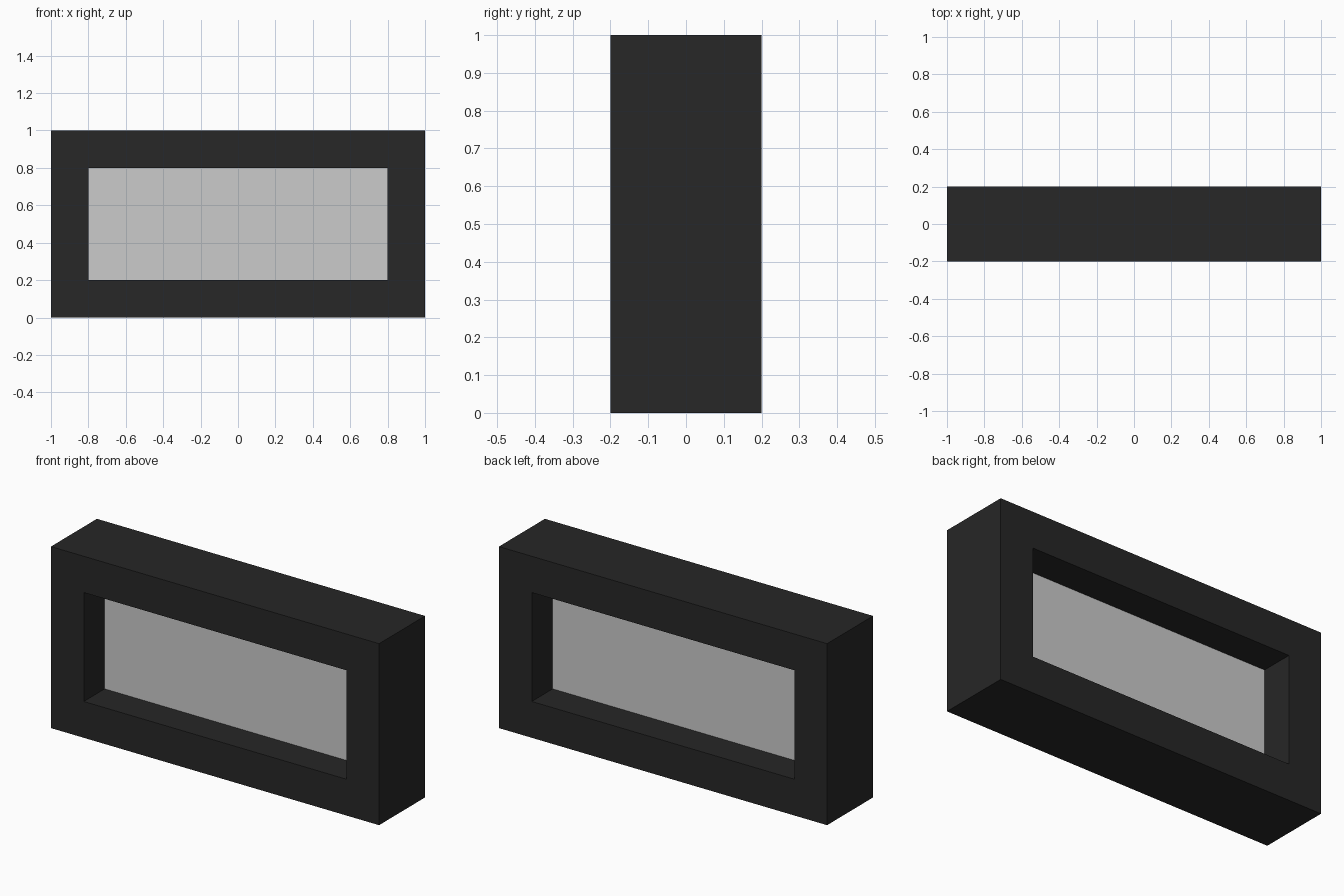
import bpy, bmesh

if "Cube" in bpy.data.objects:
    bpy.data.objects.remove(bpy.data.objects["Cube"])

def material(name, shade):
    m = bpy.data.materials.new(name)
    m.diffuse_color = (shade, shade, shade, 1)
    m.use_nodes = True
    m.node_tree.nodes["Principled BSDF"].inputs["Base Color"].default_value = m.diffuse_color
    return m

def add_object(name, bm, mat=None):
    bmesh.ops.recalc_face_normals(bm, faces=bm.faces)
    mesh = bpy.data.meshes.new(name)
    bm.to_mesh(mesh)
    bm.free()
    if mat:
        mesh.materials.append(mat)
    ob = bpy.data.objects.new(name, mesh)
    bpy.context.collection.objects.link(ob)
    return ob

def rectangle(bm, half_w, z0, z1, y):
    return [bm.verts.new((x, y, z)) for x, z in
            ((-half_w, z0), (half_w, z0), (half_w, z1), (-half_w, z1))]

# Window frame: a rectangular section swept round the opening
bm = bmesh.new()
rings = [rectangle(bm, 1.0, 0.0, 1.0, -0.2), rectangle(bm, 1.0, 0.0, 1.0, 0.2),
         rectangle(bm, 0.8, 0.2, 0.8, 0.2), rectangle(bm, 0.8, 0.2, 0.8, -0.2)]
for a, b in zip(rings, rings[1:] + rings[:1]):
    for i in range(4):
        j = (i + 1) % 4
        bm.faces.new((a[i], a[j], b[j], b[i]))
add_object("window_frame", bm, material("dark_frame", 0.02))

# Pane: thin slab in the middle of the opening
bm = bmesh.new()
bmesh.ops.create_cube(bm, size=1)
bmesh.ops.scale(bm, vec=(1.6, 0.036, 0.6), verts=bm.verts)
bmesh.ops.translate(bm, vec=(0, 0, 0.5), verts=bm.verts)
add_object("window_pane", bm)
